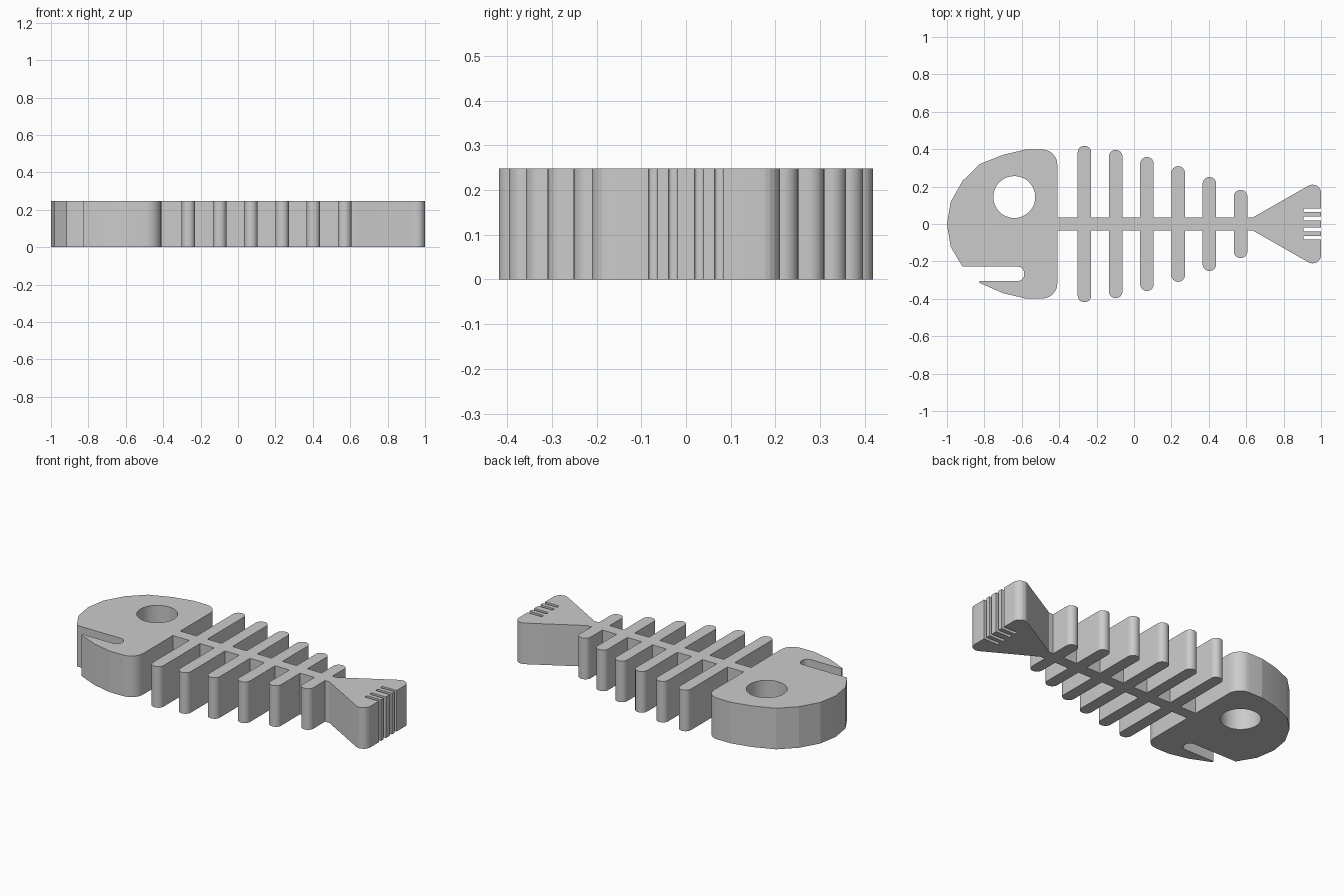
import bpy, bmesh, math
from mathutils import Vector

if "Cube" in bpy.data.objects:
    bpy.data.objects.remove(bpy.data.objects["Cube"])

THICK = 0.248
SPINE = 0.035     # half width of the spine
RIB = 0.036       # half width of a rib
HEAD_BACK = -0.41
TAIL_ROOT = 0.635

grey = bpy.data.materials.new("plain grey")
grey.use_nodes = True
grey.diffuse_color = (0.6, 0.6, 0.6, 1)
grey.node_tree.nodes["Principled BSDF"].inputs["Base Color"].default_value = (0.6, 0.6, 0.6, 1)


def rounded(points, steps=8):
    """Expand an outline of (x, y) or (x, y, radius) corners into plain points."""
    out = []
    for i, p in enumerate(points):
        corner = Vector(p[:2])
        if len(p) == 2:
            out.append(corner)
            continue
        a = (Vector(points[i - 1][:2]) - corner).normalized()
        b = (Vector(points[(i + 1) % len(points)][:2]) - corner).normalized()
        half = a.angle(b) / 2
        centre = corner + (a + b).normalized() * p[2] / math.sin(half)
        start = corner + a * p[2] / math.tan(half) - centre
        end = corner + b * p[2] / math.tan(half) - centre
        sweep = math.pi - 2 * half
        for k in range(steps + 1):
            t = k / steps
            arc = start * math.sin((1 - t) * sweep) + end * math.sin(t * sweep)
            out.append(centre + arc / math.sin(sweep))
    return out


def mirrored(points):
    """Close a half outline by mirroring it across the long axis."""
    return points + [(p[0], -p[1], *p[2:]) for p in reversed(points)]


def slab(name, *loops):
    """Fill an outline, with any holes, and extrude it to the full thickness."""
    bm = bmesh.new()
    for loop in loops:
        verts = [bm.verts.new((p[0], p[1], 0)) for p in loop]
        for i, v in enumerate(verts):
            bm.edges.new((verts[i - 1], v))
    bmesh.ops.triangle_fill(bm, use_beauty=True, use_dissolve=False, edges=bm.edges[:])
    top = bmesh.ops.extrude_face_region(bm, geom=bm.faces[:])["geom"]
    bmesh.ops.translate(bm, vec=(0, 0, THICK),
                        verts=[g for g in top if isinstance(g, bmesh.types.BMVert)])
    bmesh.ops.recalc_face_normals(bm, faces=bm.faces[:])
    mesh = bpy.data.meshes.new(name)
    bm.to_mesh(mesh)
    bm.free()
    mesh.materials.append(grey)
    obj = bpy.data.objects.new(name, mesh)
    bpy.context.collection.objects.link(obj)
    bpy.ops.object.select_all(action="DESELECT")
    obj.select_set(True)
    bpy.context.view_layer.objects.active = obj
    bpy.ops.object.shade_smooth_by_angle(angle=math.radians(13))


# Head: faceted brow and snout, open mouth, lower jaw, round eye hole
head = [(HEAD_BACK, 0.398, 0.08), (-0.58, 0.398), (-0.70, 0.37), (-0.825, 0.32),
        (-0.917, 0.23), (-0.98, 0.118), (-1, 0), (-0.98, -0.122), (-0.917, -0.228),
        (-0.587, -0.228, 0.035), (-0.587, -0.305, 0.035), (-0.825, -0.305),
        (-0.825, -0.315), (-0.70, -0.37), (-0.58, -0.398), (HEAD_BACK, -0.398, 0.08)]
eye = [(-0.64 + 0.112 * math.cos(math.tau * k / 48),
        0.144 + 0.112 * math.sin(math.tau * k / 48)) for k in range(48)]
slab("head", rounded(head), eye)

# Spine with six pairs of round-ended ribs, shrinking towards the tail
half = [(HEAD_BACK, SPINE)]
for i, reach in enumerate((0.418, 0.396, 0.358, 0.309, 0.251, 0.182)):
    x = -0.265 + 0.167 * i
    half += [(x - RIB, SPINE), (x - RIB, reach, RIB * 0.97),
             (x + RIB, reach, RIB * 0.97), (x + RIB, SPINE)]
half.append((TAIL_ROOT, SPINE))
slab("spine_and_ribs", rounded(mirrored(half)))

# Tail fin with four narrow slots in its trailing edge
half = [(TAIL_ROOT, SPINE), (1, 0.243, 0.045)]
for y in (0.074, 0.029):
    half += [(1, y + 0.01), (0.905, y + 0.01, 0.007),
             (0.905, y - 0.01, 0.007), (1, y - 0.01)]
slab("tail_fin", rounded(mirrored(half)))
